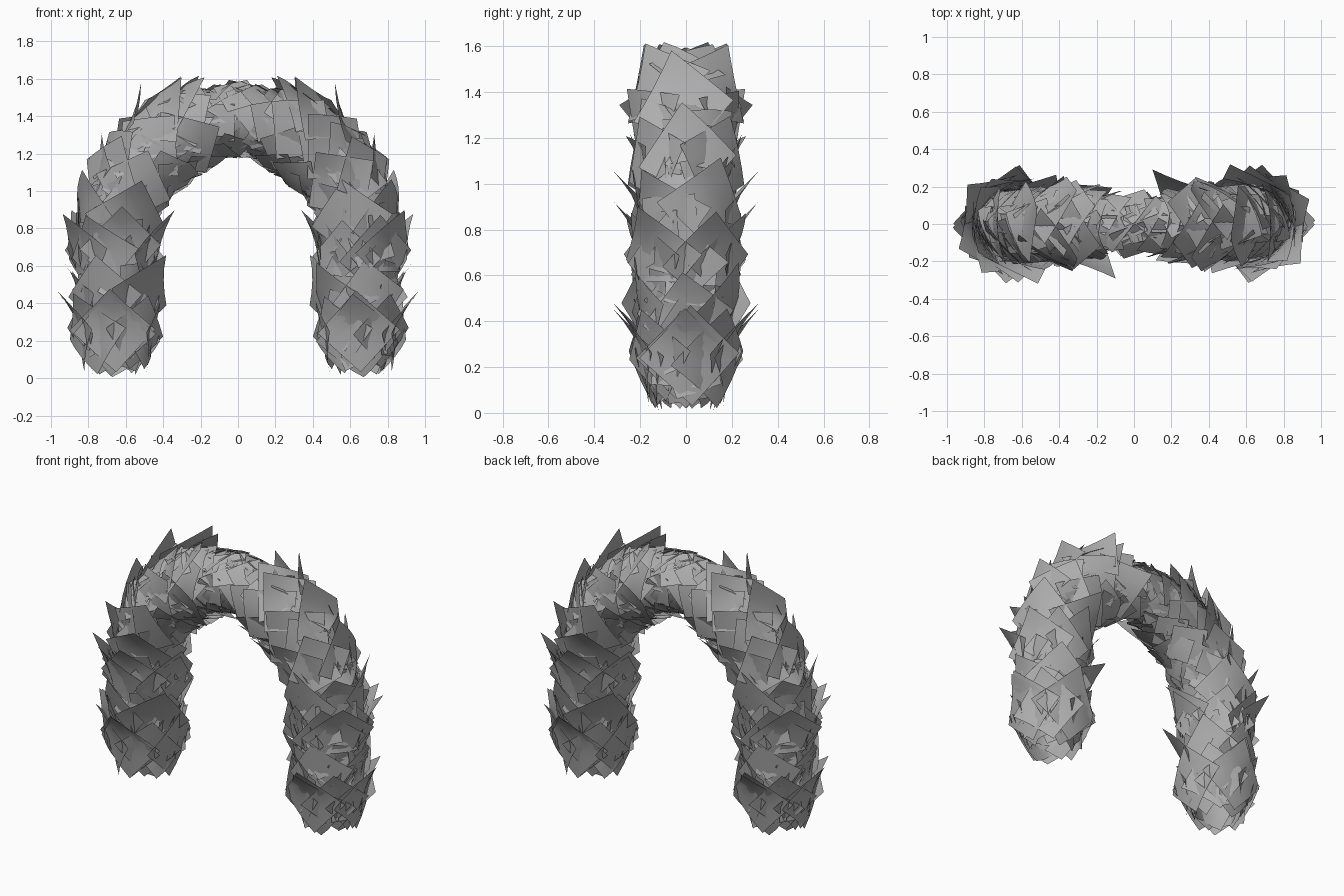
import bpy, bmesh, math, random
from mathutils import Vector, Matrix

if "Cube" in bpy.data.objects:
    bpy.data.objects.remove(bpy.data.objects["Cube"])

random.seed(11)
LEG, R = 0.73, 0.65            # straight leg height, arch radius
L = LEG + R * math.pi / 2      # path length from foot to crown

mat = bpy.data.materials.new("leaf_grey")
mat.diffuse_color = (0.42, 0.42, 0.42, 1)
mat.use_nodes = True
mat.node_tree.nodes["Principled BSDF"].inputs["Base Color"].default_value = mat.diffuse_color


def frame(s):
    """Centre, tangent and outward direction of the arch path (right half)."""
    if s < LEG:
        return Vector((R, 0, s)), Vector((0, 0, 1)), Vector((1, 0, 0))
    a = (s - LEG) / R
    out = Vector((math.cos(a), 0, math.sin(a)))
    return Vector((0, 0, LEG)) + out * R, Vector((-math.sin(a), 0, math.cos(a))), out


def radii(s):
    """Section half-widths: in the arch plane, and along y."""
    k = max(0, min(1, (s - 1.2) / (L - 1.2)))
    foot = 0.03 * max(0, 1 - s / 0.3)
    return 0.205 - 0.015 * k - foot, 0.195 - 0.05 * k - foot


def haunch(s, ang):
    """Extra thickness inside the arch, where the opening narrows."""
    return 0.055 * max(0, -math.cos(ang)) * math.exp(-((s - 1.3) / 0.16) ** 2)


def add_card(bm, s, ang, half, spin, tilt, bend, lift, curl=0.0):
    """One square leaf card, bent around the arch, its upper tip curling outward."""
    c, t, out = frame(s)
    ra, rb = radii(s)
    y = Vector((0, 1, 0))
    n = (out * math.cos(ang) + y * math.sin(ang)).normalized()
    b = y * math.cos(ang) - out * math.sin(ang)
    base = c + out * math.cos(ang) * ra + y * math.sin(ang) * rb + n * (lift + haunch(s, ang))
    N = 4
    grid = []
    for i in range(N + 1):
        row = []
        for j in range(N + 1):
            p, q = (2 * i / N - 1) * half, (2 * j / N - 1) * half
            u = p * math.cos(spin) - q * math.sin(spin)
            v = p * math.sin(spin) + q * math.cos(spin)
            h = tilt * u - bend * v * v / (2 * ra) + curl * max(0, u) ** 2
            co = base + t * u + b * v + n * h
            co.z = max(co.z, 0.005)
            row.append(bm.verts.new(co))
        grid.append(row)
    for i in range(N):
        for j in range(N):
            bm.faces.new((grid[i][j], grid[i + 1][j], grid[i + 1][j + 1], grid[i][j + 1]))


def finish(bm, name):
    """Copy the half by a half turn about z, then make the object."""
    dup = bmesh.ops.duplicate(bm, geom=bm.verts[:] + bm.edges[:] + bm.faces[:])
    verts = [g for g in dup["geom"] if isinstance(g, bmesh.types.BMVert)]
    bmesh.ops.rotate(bm, verts=verts, cent=(0, 0, 0), matrix=Matrix.Rotation(math.pi, 3, 'Z'))
    me = bpy.data.meshes.new(name)
    bm.to_mesh(me)
    bm.free()
    me.materials.append(mat)
    for f in me.polygons:
        f.use_smooth = True
    ob = bpy.data.objects.new(name, me)
    bpy.context.collection.objects.link(ob)
    return ob


# Large diamond leaves in rings, upper tips standing out
bm = bmesh.new()
for k, s in enumerate((0.24, 0.43, 0.65, 0.84, 1.05, 1.25, 1.44)):
    count = 8 if k % 2 == 0 else 5
    for i in range(count):
        ang = 2 * math.pi * (i + 0.5 * (k // 2 % 2)) / count + random.uniform(-0.15, 0.15)
        inner = math.cos(ang) < -0.3 and s > 0.75
        half = random.uniform(0.08, 0.11) if inner else random.uniform(0.14, 0.165)
        tilt = random.uniform(0.1, 0.3) * (0.6 if inner else 1)
        add_card(bm, s + random.uniform(-0.02, 0.02), ang, half,
                 math.pi / 4 + random.uniform(-0.2, 0.2), tilt,
                 random.uniform(0.2, 0.8), random.uniform(-0.015, 0.005),
                 random.choice((0, 0.6, 1.4)) * (0.3 if inner else 1))
# Boldest curled leaves: outer foot, front and back of the leg, shoulder
for s, ang in ((0.25, 0.1), (0.25, -1.6), (0.25, 1.5), (0.7, 1.7), (0.68, -0.7),
               (0.68, 2.9), (1.38, 0.7), (1.38, -0.6)):
    add_card(bm, s, ang, 0.155, math.pi / 4 - 0.05, 0.15, 0.45, 0.005, 1.7)
finish(bm, "large_leaves")

# Medium and small leaves scattered over the whole surface
bm = bmesh.new()
COUNT = 250
for i in range(COUNT):
    s = 0.14 + (L - 0.14) * ((i + random.random()) / COUNT)
    ang = i * 2.39996 + random.uniform(-0.3, 0.3)
    inner = math.cos(ang) < -0.3 and s > 0.75
    half = random.uniform(0.05, 0.09) if inner else random.uniform(0.07, 0.13)
    half = min(half, 0.06 + s * 0.3)
    if s > 1.5:
        half = min(half, 0.1)
    add_card(bm, s, ang, half, random.uniform(0, math.pi / 2),
             random.uniform(-0.25, 0.4), random.uniform(0.2, 1.1),
             random.uniform(-0.05, -0.005))
finish(bm, "small_leaves")

# Hedge core under the leaves
bm = bmesh.new()
rings = []
for i in range(25):
    s = 0.15 + (L - 0.15) * i / 24
    c, t, out = frame(s)
    ra, rb = radii(s)
    rings.append([bm.verts.new(c + out * math.cos(a) * (ra - 0.035 + haunch(s, a))
                               + Vector((0, math.sin(a) * (rb - 0.035), 0)))
                  for a in (2 * math.pi * j / 20 for j in range(20))])
for r0, r1 in zip(rings, rings[1:]):
    for j in range(20):
        bm.faces.new((r0[j], r0[(j + 1) % 20], r1[(j + 1) % 20], r1[j]))
finish(bm, "hedge_core")
